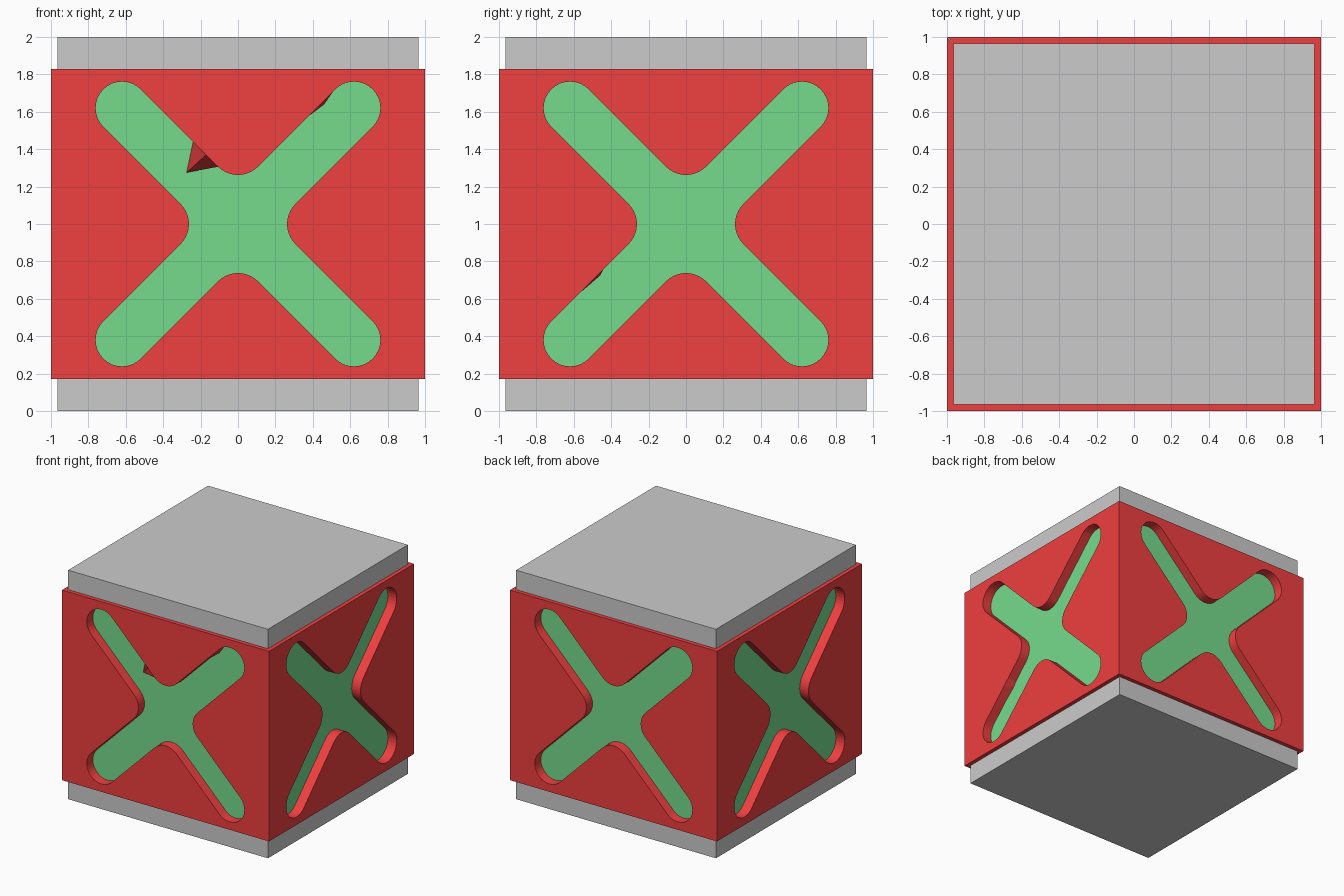
import bpy, bmesh
from math import cos, sin, radians, sqrt
from mathutils import Matrix

if "Cube" in bpy.data.objects:
    bpy.data.objects.remove(bpy.data.objects["Cube"])

DEPTH = 0.085           # recess depth of the cross-shaped cutouts
LOW, HIGH = 0.17, 1.83  # height range of the red shell
HALF_H = (HIGH - LOW) / 2


def material(name, color):
    m = bpy.data.materials.new(name)
    m.diffuse_color = color
    return m


def finish(name, bm, mat=None):
    me = bpy.data.meshes.new(name)
    bm.to_mesh(me)
    bm.free()
    ob = bpy.data.objects.new(name, me)
    bpy.context.collection.objects.link(ob)
    if mat:
        me.materials.append(mat)
    return ob


def box(name, half, z0, z1, mat=None):
    bm = bmesh.new()
    bmesh.ops.create_cube(bm, size=1, matrix=Matrix.Translation((0, 0, (z0 + z1) / 2))
                          @ Matrix.Diagonal((2 * half, 2 * half, z1 - z0, 1)))
    return finish(name, bm, mat)


def cross_outline(chips):
    """Pairs of (front point, back point) round a rounded X cutout."""
    pairs = []
    reach, radius, fillet = 0.62 * sqrt(2), 0.2 / sqrt(2), 0.15

    def arc(center_deg, dist, r, start, sweep, n):
        cx, cy = dist * cos(radians(center_deg)), dist * sin(radians(center_deg))
        for i in range(n + 1):
            t = radians(start + sweep * i / n)
            p = (cx + r * cos(t), cy + r * sin(t))
            pairs.append((p, p))

    for k in range(4):
        a = 45 + 90 * k
        arc(a, reach, radius, a - 90, 180, 16)
        pairs.extend(chips.get((k, "tip"), []))
        arc(a + 45, 0.2 + fillet * sqrt(2), fillet, a + 270, -90, 10)
        pairs.extend(chips.get((k, "fillet"), []))
    return pairs


def panel(name, turn, mat, chips):
    """Mitred red side panel with the cross cut through it."""
    bm = bmesh.new()
    inner = 1 - DEPTH
    hole = cross_outline(chips)
    corners = [(-1, -1), (1, -1), (1, 1), (-1, 1)]
    rim = [((u, w * HALF_H), (u * inner, w * HALF_H)) for u, w in corners]
    front_edges, back_edges = [], []
    for loop in (rim, hole):
        f = [bm.verts.new((p[0], -1, 1 + p[1])) for p, q in loop]
        b = [bm.verts.new((q[0], -inner, 1 + q[1])) for p, q in loop]
        for i in range(len(loop)):
            j = (i + 1) % len(loop)
            bm.faces.new((f[i], f[j], b[j], b[i]))
            front_edges.append(bm.edges.get((f[i], f[j])))
            back_edges.append(bm.edges.get((b[i], b[j])))
    for edges in (front_edges, back_edges):
        bmesh.ops.triangle_fill(bm, edges=edges, use_beauty=True)
    bmesh.ops.recalc_face_normals(bm, faces=bm.faces)
    bm.transform(Matrix.Rotation(radians(90 * turn), 4, 'Z'))
    return finish(name, bm, mat)


def same(*pts):
    return [(p, p) for p in pts]


def chip(start, mid, end, pushed):
    """Damaged bit of cutout wall: its back edge is pushed inwards."""
    return same(start) + [(mid, pushed)] + same(end)


red = material("red", (0.75, 0.004, 0.004, 1))
green = material("green", (0.027, 0.46, 0.056, 1))
red.diffuse_color = (0.87, 0.05, 0.05, 1)
green.diffuse_color = (0.18, 0.71, 0.27, 1)

# Grey end caps and green core
box("bottom_cap", 0.965, 0, LOW)
box("top_cap", 0.965, HIGH, 2)
box("core", 1 - DEPTH, LOW, HIGH, green)

# Red side panels, the front and right ones slightly damaged
front_chips = {
    (0, "tip"): chip((0.51, 0.71), (0.45, 0.65), (0.38, 0.58), (0.46, 0.64)),
    (0, "fillet"): [((-0.17, 0.37), (-0.275, 0.275))] + same((-0.24, 0.44)),
}
right_chips = {
    (1, "fillet"): chip((-0.44, -0.24), (-0.50, -0.30), (-0.57, -0.37), (-0.46, -0.275)),
}
panel("front_panel", 0, red, front_chips)
panel("right_panel", 1, red, right_chips)
panel("back_panel", 2, red, {})
panel("left_panel", 3, red, {})

for m in bpy.data.materials:
    if m.users and not m.is_grease_pencil:
        m.use_nodes = True
        m.node_tree.nodes["Principled BSDF"].inputs["Base Color"].default_value = m.diffuse_color
